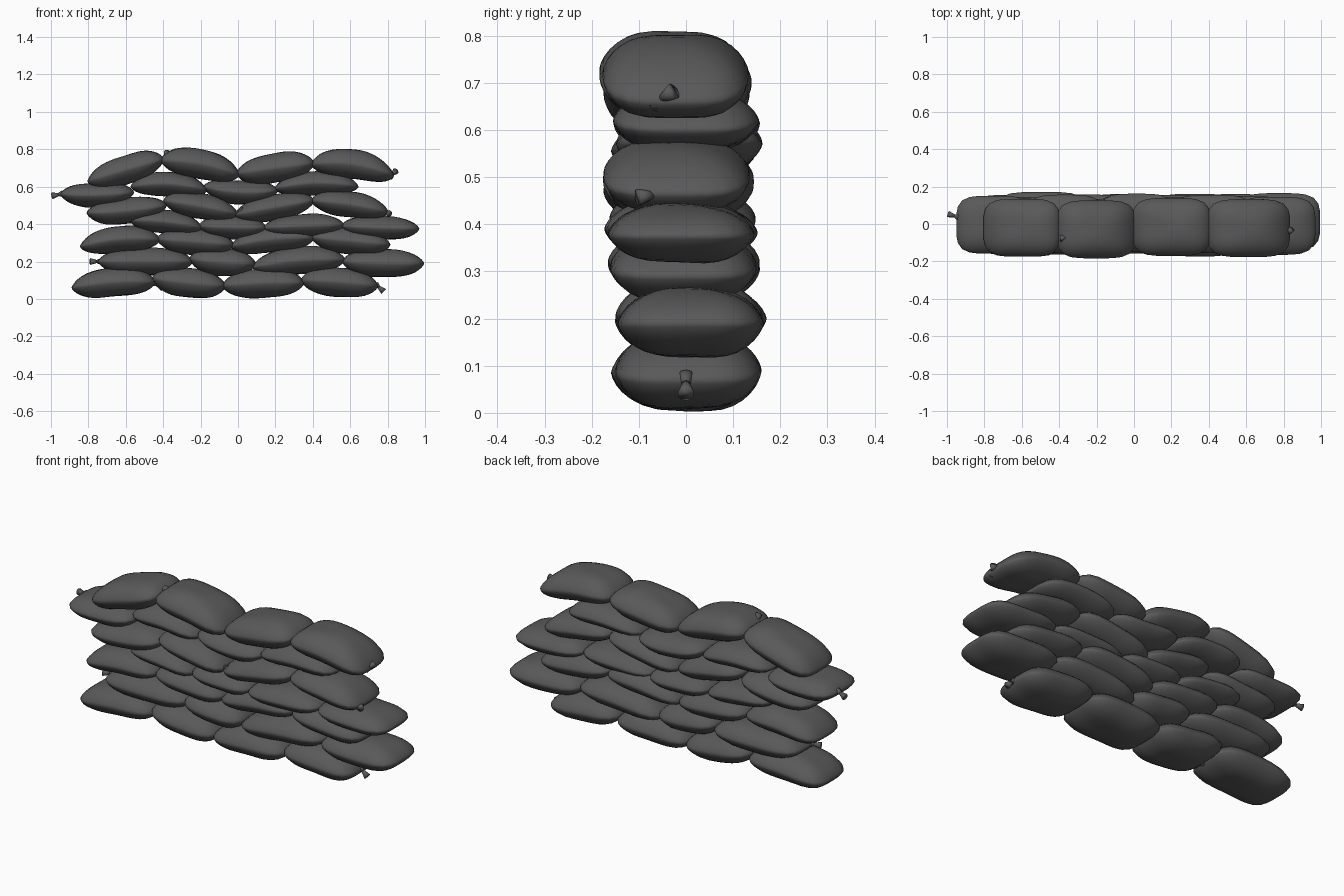
import bpy, bmesh, math, random
from mathutils import Vector, Matrix

if "Cube" in bpy.data.objects:
    bpy.data.objects.remove(bpy.data.objects["Cube"])

random.seed(4)
cloth = bpy.data.materials.new("dark grey cloth")
cloth.diffuse_color = (0.1, 0.1, 0.1, 1)
cloth.use_nodes = True
cloth.node_tree.nodes["Principled BSDF"].inputs["Base Color"].default_value = cloth.diffuse_color


def finish(bm, name):
    me = bpy.data.meshes.new(name)
    bm.to_mesh(me)
    bm.free()
    me.materials.append(cloth)
    me.shade_smooth()
    ob = bpy.data.objects.new(name, me)
    bpy.context.collection.objects.link(ob)
    return ob


def bag(name, x0, x1, y, half_w, thick, zl, zm, zr):
    """Pillow with a squarish outline and a pinched seam, sagging through three heights."""
    bm = bmesh.new()
    bmesh.ops.create_uvsphere(bm, u_segments=32, v_segments=18, radius=1)
    cx, half_l = (x0 + x1) / 2, (x1 - x0) / 2
    ph = random.uniform(0, 6)
    for v in bm.verts:
        r = min(1, math.hypot(v.co.x, v.co.y))
        a = math.atan2(v.co.y, v.co.x)
        c, s = math.cos(a), math.sin(a)
        f = r * (abs(c) ** 4 + abs(s) ** 4) ** -0.25
        u, w = f * c, f * s
        side = 1 if v.co.z > 0 else -1
        h = thick / 2 * max(0, 1 - r ** 3) ** 0.7 * side
        mid = zm + (zr - zl) / 2 * u + ((zl + zr) / 2 - zm) * u * u
        # gentle lumps in the filling
        lump = 0.004 * math.sin(4 * u + ph) * math.cos(3 * w + ph) * (1 - r * r)
        v.co = (cx + half_l * u, y + half_w * w, max(0.003, mid + h + lump))
    finish(bm, name)


def tie(name, x, y, z, direction):
    """Knotted neck flaring into a loose tuft."""
    d = Vector(direction).normalized()
    rot = d.to_track_quat('Z', 'Y').to_matrix().to_4x4()
    base = Matrix.Translation((x, y, z)) @ rot
    bm = bmesh.new()
    for r1, r2, t, depth in ((0.018, 0.008, 0.0, 0.024), (0.008, 0.018, 0.028, 0.036)):
        bmesh.ops.create_cone(bm, cap_ends=True, segments=10, radius1=r1, radius2=r2,
                              depth=depth, matrix=base @ Matrix.Translation((0, 0, t)))
    finish(bm, name)


# Courses from the ground up: y offset, thickness, joints along x, (left, middle, right) heights
courses = [
    (0.005, 0.155, (-0.89, -0.45, -0.075, 0.345, 0.75),
     ((.06, .09, .09), (.11, .085, .07), (.07, .085, .085), (.10, .09, .07))),
    (0.01, 0.147, (-0.75, -0.25, 0.085, 0.565, 0.995),
     ((.20, .20, .20), (.215, .195, .19), (.17, .205, .21), (.20, .19, .19))),
    (-0.005, 0.14, (-0.845, -0.425, -0.03, 0.40, 0.815),
     ((.28, .32, .315), (.32, .305, .29), (.28, .32, .325), (.33, .31, .29))),
    (-0.01, 0.124, (-0.58, -0.20, 0.145, 0.56, 0.97),
     ((.42, .412, .38), (.39, .382, .38), (.38, .39, .395), (.39, .38, .375))),
    (-0.02, 0.137, (-0.81, -0.39, -0.01, 0.40, 0.805),
     ((.46, .47, .50), (.525, .495, .455), (.45, .49, .525), (.525, .505, .465))),
    (0.0, 0.128, (-0.95, -0.565, -0.175, 0.205, 0.645),
     ((.56, .555, .57), (.60, .615, .58), (.60, .57, .58), (.59, .62, .60))),
    (-0.022, 0.158, (-0.805, -0.405, 0.0, 0.40, 0.835),
     ((.63, .69, .745), (.74, .722, .665), (.67, .70, .725), (.72, .72, .66))),
]
for i, (y, thick, joints, heights) in enumerate(courses, 1):
    for k, h in enumerate(heights):
        dy = random.uniform(-0.01, 0.01) if k < 3 else 0
        bag(f"sandbag_row{i}_{k + 1}", joints[k] - 0.01 * (k > 0), joints[k + 1] + 0.01 * (k < 3),
            y + dy, 0.155, thick, *h)

# Tied bag mouths
ties = [
    (0.745, 0.0, 0.07, (1, 0, -0.9)), (-0.745, -0.02, 0.2, (-1, -0.3, 0)),
    (-0.95, 0.04, 0.56, (-1, 0.3, -0.2)), (0.79, -0.06, 0.465, (0.4, -1, -0.2)),
    (0.82, -0.06, 0.66, (0.4, 0.6, 0.4)), (-0.39, -0.05, 0.755, (0.2, -0.6, 0.5)),
    (-0.44, -0.03, 0.08, (1, 0, -0.6)), (-0.01, -0.1, 0.46, (1, -0.5, 0.3)),
]
for n, (x, y, z, d) in enumerate(ties, 1):
    tie(f"bag_tie_{n}", x, y, z, d)
